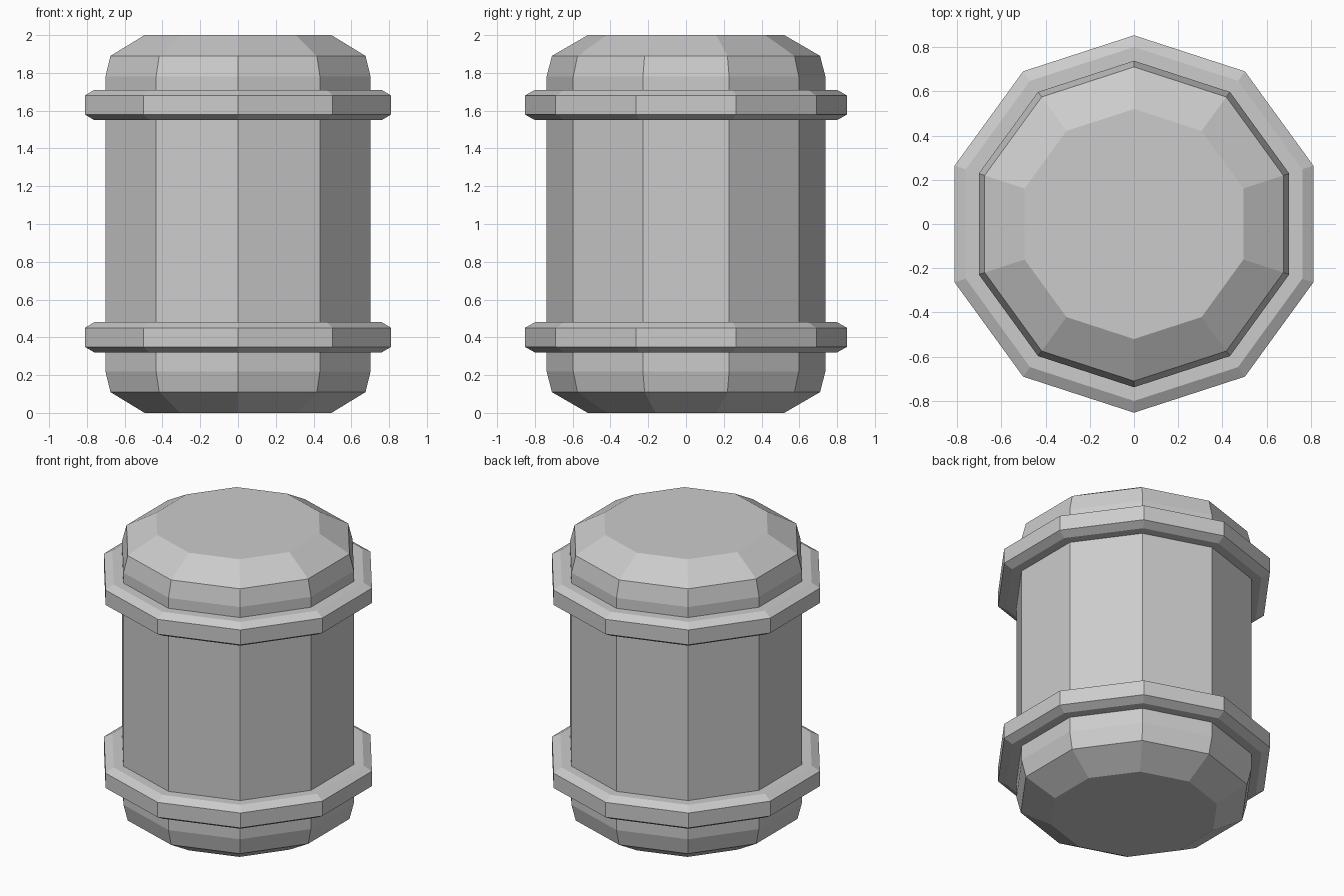
import bpy
import bmesh
import math

SIDES = 10

cube = bpy.data.objects.get("Cube")
if cube:
    bpy.data.objects.remove(cube, do_unlink=True)

# One plain grey metal
grey = bpy.data.materials.new("grey metal")
grey.use_nodes = True
colour = (0.6, 0.6, 0.6, 1)
grey.diffuse_color = colour
grey.node_tree.nodes["Principled BSDF"].inputs["Base Color"].default_value = colour


def lathe(name, profile, closed=False):
    """Turn a (radius, height) profile, listed bottom to top, into a flat-sided solid."""
    bm = bmesh.new()
    rings = []
    for radius, z in profile:
        angles = [math.pi / 2 + math.tau * i / SIDES for i in range(SIDES)]
        rings.append([bm.verts.new((radius * math.cos(a), radius * math.sin(a), z))
                      for a in angles])
    pairs = list(zip(rings, rings[1:]))
    if closed:
        pairs.append((rings[-1], rings[0]))
    else:
        bm.faces.new(rings[0])
        bm.faces.new(rings[-1])
    for low, high in pairs:
        for i in range(SIDES):
            j = (i + 1) % SIDES
            bm.faces.new((low[i], low[j], high[j], high[i]))
    bmesh.ops.recalc_face_normals(bm, faces=bm.faces)
    mesh = bpy.data.meshes.new(name)
    bm.to_mesh(mesh)
    bm.free()
    mesh.materials.append(grey)
    obj = bpy.data.objects.new(name, mesh)
    bpy.context.collection.objects.link(obj)
    return obj


# Barrel body with rounded ends
end = [(0.52, 0), (0.71, 0.11), (0.738, 0.22)]
lathe("barrel_body", end + [(r, 2 - z) for r, z in reversed(end)])

# Two chamfered hoops around the body
for name, z in (("lower_hoop", 0.4), ("upper_hoop", 1.63)):
    lathe(name, [(0.72, z - 0.08), (0.8, z - 0.08), (0.853, z - 0.05),
                 (0.853, z + 0.05), (0.8, z + 0.08), (0.72, z + 0.08)], closed=True)
